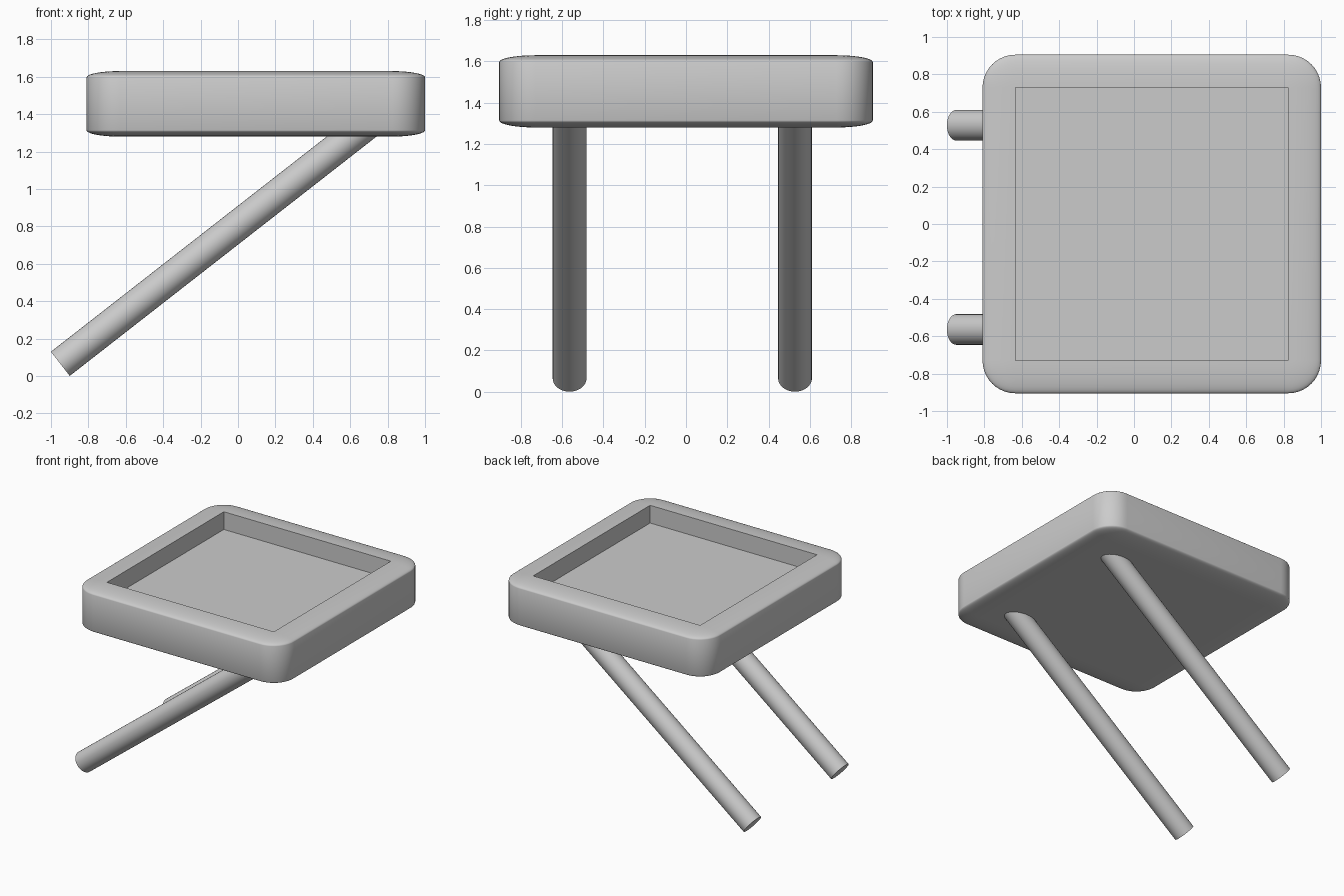
import bpy, bmesh
from mathutils import Vector, Matrix

if "Cube" in bpy.data.objects:
    bpy.data.objects.remove(bpy.data.objects["Cube"])


def make_object(name, bm):
    bmesh.ops.recalc_face_normals(bm, faces=bm.faces)
    mesh = bpy.data.meshes.new(name)
    bm.to_mesh(mesh)
    bm.free()
    obj = bpy.data.objects.new(name, mesh)
    bpy.context.collection.objects.link(obj)
    bpy.ops.object.select_all(action='DESELECT')
    obj.select_set(True)
    bpy.context.view_layer.objects.active = obj
    bpy.ops.object.shade_smooth_by_angle()
    return obj


# Tray: rounded cube squashed flat, its flat top face sunk to form a recess
def tray(center, size, rounding, depth):
    bm = bmesh.new()
    bmesh.ops.create_cube(bm, size=1)
    bmesh.ops.bevel(bm, geom=bm.edges[:], offset=rounding, segments=10,
                    profile=0.5, affect='EDGES')
    bmesh.ops.scale(bm, vec=size, verts=bm.verts)
    bmesh.ops.translate(bm, vec=center, verts=bm.verts)
    top = max(bm.faces, key=lambda f: f.calc_center_median().z + f.calc_area())
    floor = bmesh.ops.extrude_discrete_faces(bm, faces=[top])["faces"][0]
    bmesh.ops.translate(bm, vec=(0, 0, -depth), verts=floor.verts)
    return make_object("tray", bm)


# Leg: slanted round rod running from the ground up into the tray
def leg(name, start, end, radius):
    start, end = Vector(start), Vector(end)
    axis = end - start
    bm = bmesh.new()
    turn = axis.to_track_quat('Z', 'Y').to_matrix().to_4x4()
    bmesh.ops.create_cone(bm, cap_ends=True, segments=32, radius1=radius,
                          radius2=radius, depth=axis.length,
                          matrix=Matrix.Translation((start + end) / 2) @ turn)
    return make_object(name, bm)


tray((0.095, 0, 1.455), (1.81, 1.81, 0.35), 0.097, 0.14)
for name, y in (("front_leg", -0.564), ("back_leg", 0.528)):
    leg(name, (-0.95, y, 0.065), (0.71, y, 1.36), 0.082)
